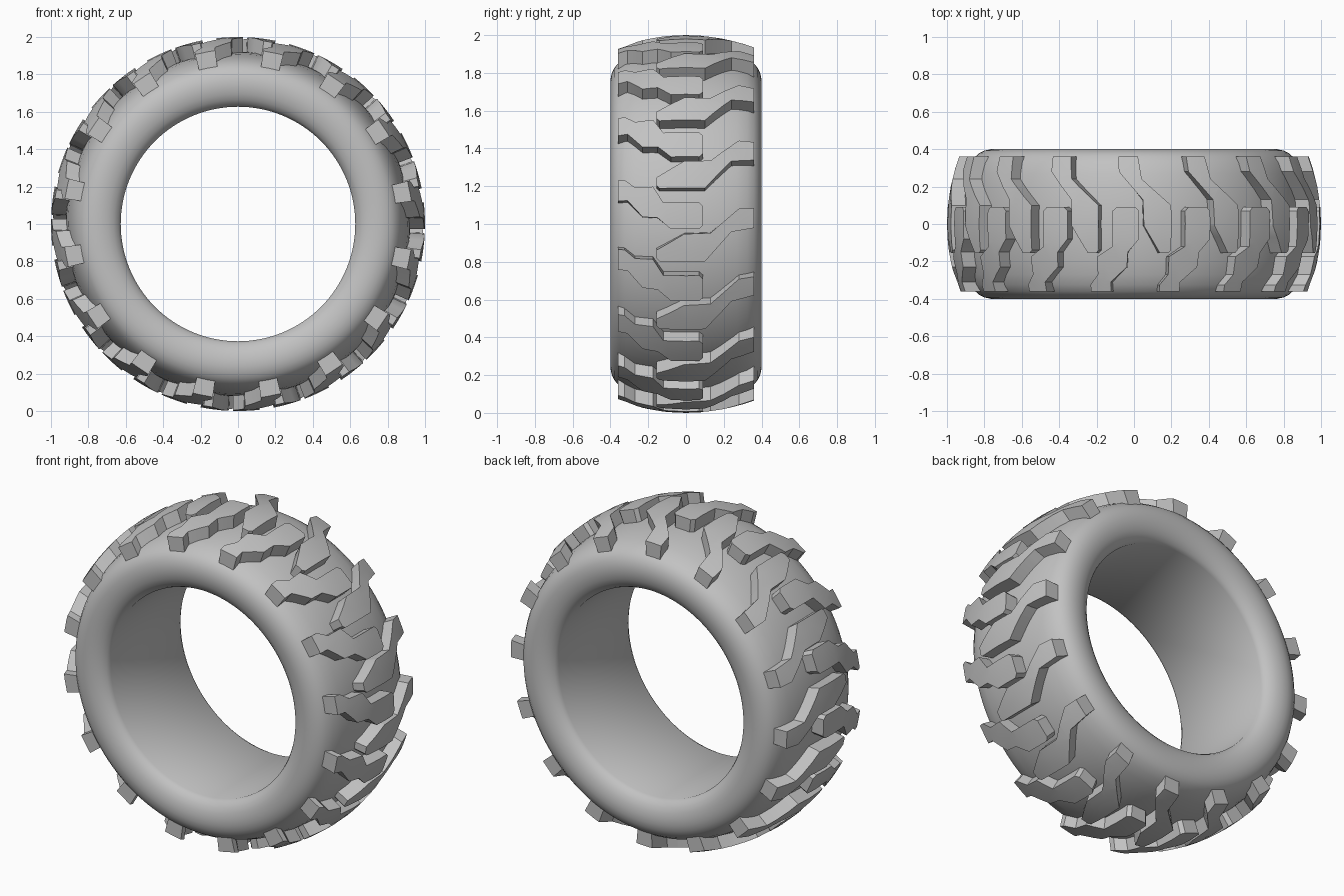
import bpy
import bmesh
from math import cos, sin, radians, tau
from mathutils import Matrix, Vector

LUGS = 16
CENTRE_Z = 1.0

cube = bpy.data.objects.get("Cube")
if cube:
    bpy.data.objects.remove(cube, do_unlink=True)

# One rubber colour for everything
rubber = bpy.data.materials.new("grey rubber")
rubber.use_nodes = True
GREY = (0.54, 0.54, 0.54, 1)
rubber.diffuse_color = GREY
bsdf = next(n for n in rubber.node_tree.nodes if n.type == "BSDF_PRINCIPLED")
bsdf.inputs["Base Color"].default_value = GREY
bsdf.inputs["Roughness"].default_value = 0.7


def finish(bm, name, angle):
    """Turn a bmesh into a smooth-shaded object standing on the ground."""
    bmesh.ops.recalc_face_normals(bm, faces=bm.faces)
    mesh = bpy.data.meshes.new(name)
    bm.to_mesh(mesh)
    bm.free()
    mesh.materials.append(rubber)
    obj = bpy.data.objects.new(name, mesh)
    obj.location.z = CENTRE_Z
    bpy.context.collection.objects.link(obj)
    bpy.ops.object.select_all(action="DESELECT")
    obj.select_set(True)
    bpy.context.view_layer.objects.active = obj
    bpy.ops.object.shade_smooth_by_angle(angle=radians(angle))
    return obj


# Half cross-section of the tyre body as (y, radius), bead to crown
HALF = [(.335, .627), (.358, .64), (.378, .664), (.392, .695), (.399, .73),
        (.4, .765), (.393, .798), (.38, .826), (.36, .849), (.325, .872),
        (.27, .892), (.19, .908), (.1, .918), (0, .921)]


def body_radius(y):
    """Outer radius of the body under the tread at a given y."""
    outer = [p for p in HALF if p[1] > .79]
    for (y0, r0), (y1, r1) in zip(outer, outer[1:]):
        if y1 <= abs(y) <= y0:
            return r0 + (r1 - r0) * (y0 - abs(y)) / (y0 - y1)
    return outer[0][1]


def tread_radius(y):
    return 1.0 - .065 * (y / .36) ** 2


# Tyre body: closed section spun round the axle
bm = bmesh.new()
section = HALF + [(-y, r) for y, r in reversed(HALF[:-1])]
verts = [bm.verts.new((r, y, 0)) for y, r in section]
edges = [bm.edges.new((a, b)) for a, b in zip(verts, verts[1:] + verts[:1])]
bmesh.ops.spin(bm, geom=verts + edges, cent=(0, 0, 0), axis=(0, 1, 0),
               angle=tau, steps=128, use_merge=True)
bmesh.ops.remove_doubles(bm, verts=bm.verts, dist=1e-4)
finish(bm, "tyre_body", 40)


def lug_row(name, outline, phase):
    """Tread lugs from a flat (y, arc) outline, wrapped round the body."""
    bm = bmesh.new()
    for i in range(LUGS):
        lug = bmesh.new()
        face = lug.faces.new([lug.verts.new((s, y, 0)) for y, s in outline])
        top = bmesh.ops.extrude_face_region(lug, geom=[face])["geom"]
        for v in top:
            if isinstance(v, bmesh.types.BMVert):
                v.co.z = 1
        # Cuts that let the block follow the curve
        cuts = [((0, y, 0), (0, 1, 0)) for y in (-.3, -.2, -.1, 0, .1, .2, .3)]
        cuts += [((s, 0, 0), (1, 0, 0)) for s in (-.12, -.03, .03, .13, .19)]
        for point, normal in cuts:
            bmesh.ops.bisect_plane(lug, geom=lug.verts[:] + lug.edges[:] + lug.faces[:],
                                   plane_co=point, plane_no=normal, dist=1e-5)
        bmesh.ops.triangulate(lug, faces=[f for f in lug.faces if len(f.verts) > 4])
        for v in lug.verts:
            s, y, h = v.co
            low = body_radius(y) - .02
            r = low + (tread_radius(y) - low) * h
            a = radians(phase) + tau * i / LUGS - s / .98
            v.co = (r * cos(a), y, r * sin(a))
        piece = bpy.data.meshes.new("lug_piece")
        lug.to_mesh(piece)
        lug.free()
        bm.from_mesh(piece)
        bpy.data.meshes.remove(piece)
    return finish(bm, name, 30)


# Front lugs: stepped blocks with a rounded inner end
FRONT = [(-.36, -.2), (-.325, -.2), (-.27, -.155), (-.175, -.155), (-.12, -.07),
         (.07, -.07), (.09, -.05), (.09, .05), (.07, .07), (-.08, .07),
         (-.15, .01), (-.23, .005), (-.31, -.085), (-.36, -.085)]
# Back lugs: zigzag blocks tapering to a blunt tip between the front lugs
BACK = [(.36, -.045), (.28, -.04), (.13, .09), (-.01, .095), (-.155, .18),
        (-.155, .225), (-.14, .24), (.1, .24), (.24, .085), (.36, .065)]
lug_row("front_tread_lugs", FRONT, 2.5)
lug_row("back_tread_lugs", BACK, 2.5)
